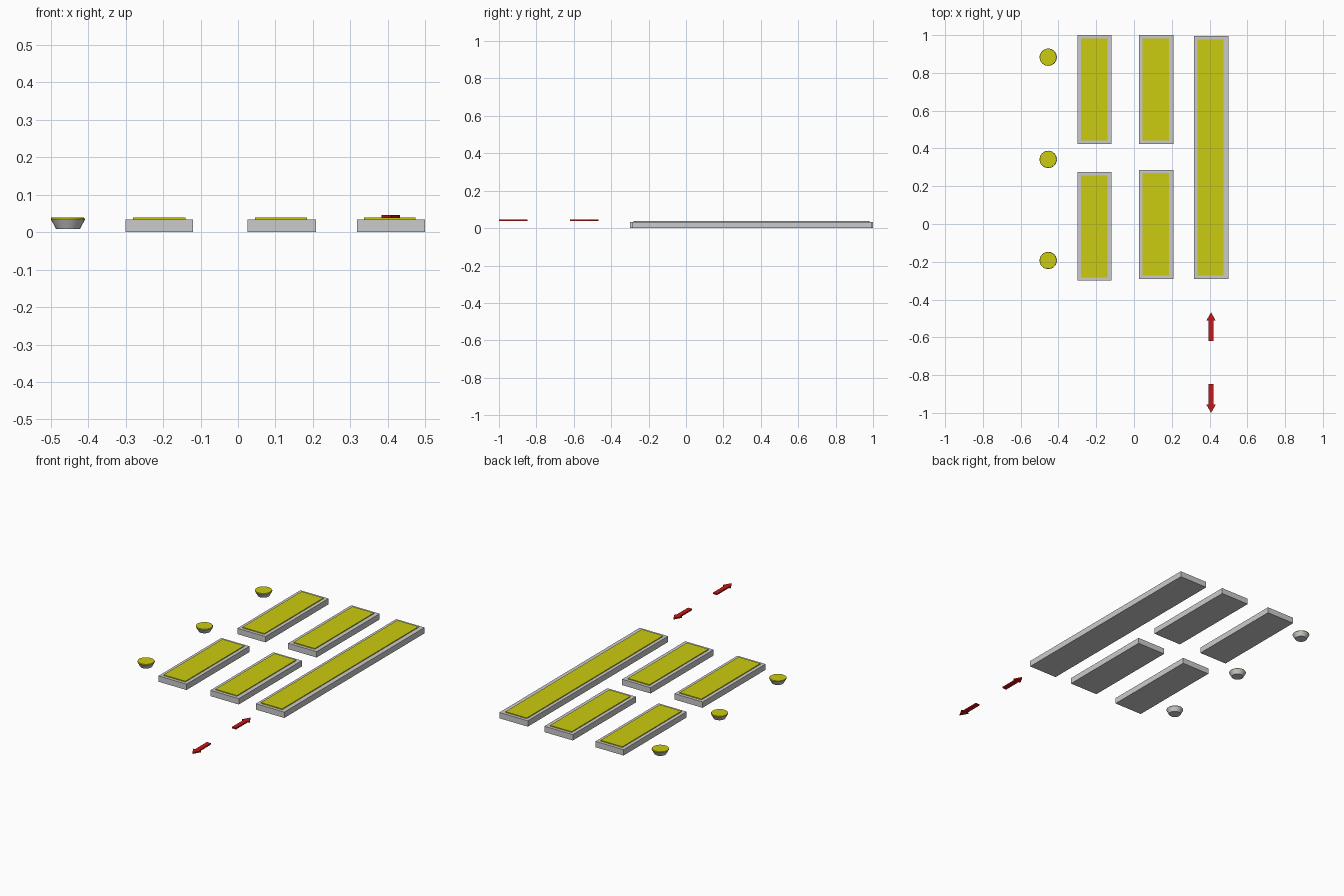
import bpy, bmesh

if "Cube" in bpy.data.objects:
    bpy.data.objects.remove(bpy.data.objects["Cube"])


def make_material(name, color):
    m = bpy.data.materials.new(name)
    m.diffuse_color = (*color, 1)
    m.use_nodes = True
    m.node_tree.nodes["Principled BSDF"].inputs["Base Color"].default_value = m.diffuse_color
    return m


GREY = make_material("light_grey", (0.6, 0.6, 0.6))
YELLOW = make_material("yellow", (0.6, 0.6, 0.005))
RED = make_material("red", (0.6, 0.008, 0.008))


def prism(name, outline, z0, z1, mat):
    """Extrude a flat counter-clockwise outline from z0 to z1."""
    bm = bmesh.new()
    face = bm.faces.new([bm.verts.new((x, y, z0)) for x, y in outline])
    ext = bmesh.ops.extrude_face_region(bm, geom=[face])
    tops = [g for g in ext["geom"] if isinstance(g, bmesh.types.BMVert)]
    bmesh.ops.translate(bm, verts=tops, vec=(0, 0, z1 - z0))
    bmesh.ops.recalc_face_normals(bm, faces=bm.faces)
    mesh = bpy.data.meshes.new(name)
    bm.to_mesh(mesh)
    bm.free()
    mesh.materials.append(mat)
    ob = bpy.data.objects.new(name, mesh)
    bpy.context.collection.objects.link(ob)
    return ob


def box(name, x0, x1, y0, y1, z0, z1, mat):
    return prism(name, [(x0, y0), (x1, y0), (x1, y1), (x0, y1)], z0, z1, mat)


def cone(name, x, y, r0, r1, z0, z1, mat):
    bpy.ops.mesh.primitive_cone_add(vertices=24, radius1=r0, radius2=r1,
                                    depth=z1 - z0, location=(x, y, (z0 + z1) / 2))
    ob = bpy.context.object
    ob.name = name
    ob.data.materials.append(mat)
    bpy.ops.object.shade_smooth_by_angle()


# Planter beds: outer x range, y range, then panel x range
beds = [
    (-0.30, -0.12, -0.30, 0.276, -0.28, -0.14),
    (-0.30, -0.12, 0.423, 1.00, -0.28, -0.14),
    (0.026, 0.208, -0.29, 0.287, 0.046, 0.184),
    (0.026, 0.208, 0.423, 1.00, 0.046, 0.184),
    (0.318, 0.50, -0.29, 0.995, 0.337, 0.474),
]
for i, (x0, x1, y0, y1, px0, px1) in enumerate(beds, 1):
    box(f"bed_{i}", x0, x1, y0, y1, 0, 0.034, GREY)
    box(f"bed_panel_{i}", px0, px1, y0 + 0.018, y1 - 0.018, 0.034, 0.039, YELLOW)

# Round tapered pots with flat tops
for i, y in enumerate((-0.193, 0.342, 0.883), 1):
    cone(f"pot_{i}", -0.454, y, 0.032, 0.046, 0.009, 0.035, GREY)
    cone(f"pot_top_{i}", -0.455, y, 0.045, 0.044, 0.035, 0.039, YELLOW)

# Arrows pointing away from each other
half = [(0.013, 0), (0.013, 0.108), (0.025, 0.108)]
arrow = half + [(0, 0.152)] + [(-x, y) for x, y in reversed(half)]
for name, tail, d in (("back_arrow", -0.62, 1), ("front_arrow", -0.848, -1)):
    prism(name, [(0.408 + d * x, tail + d * y) for x, y in arrow], 0.038, 0.046, RED)
